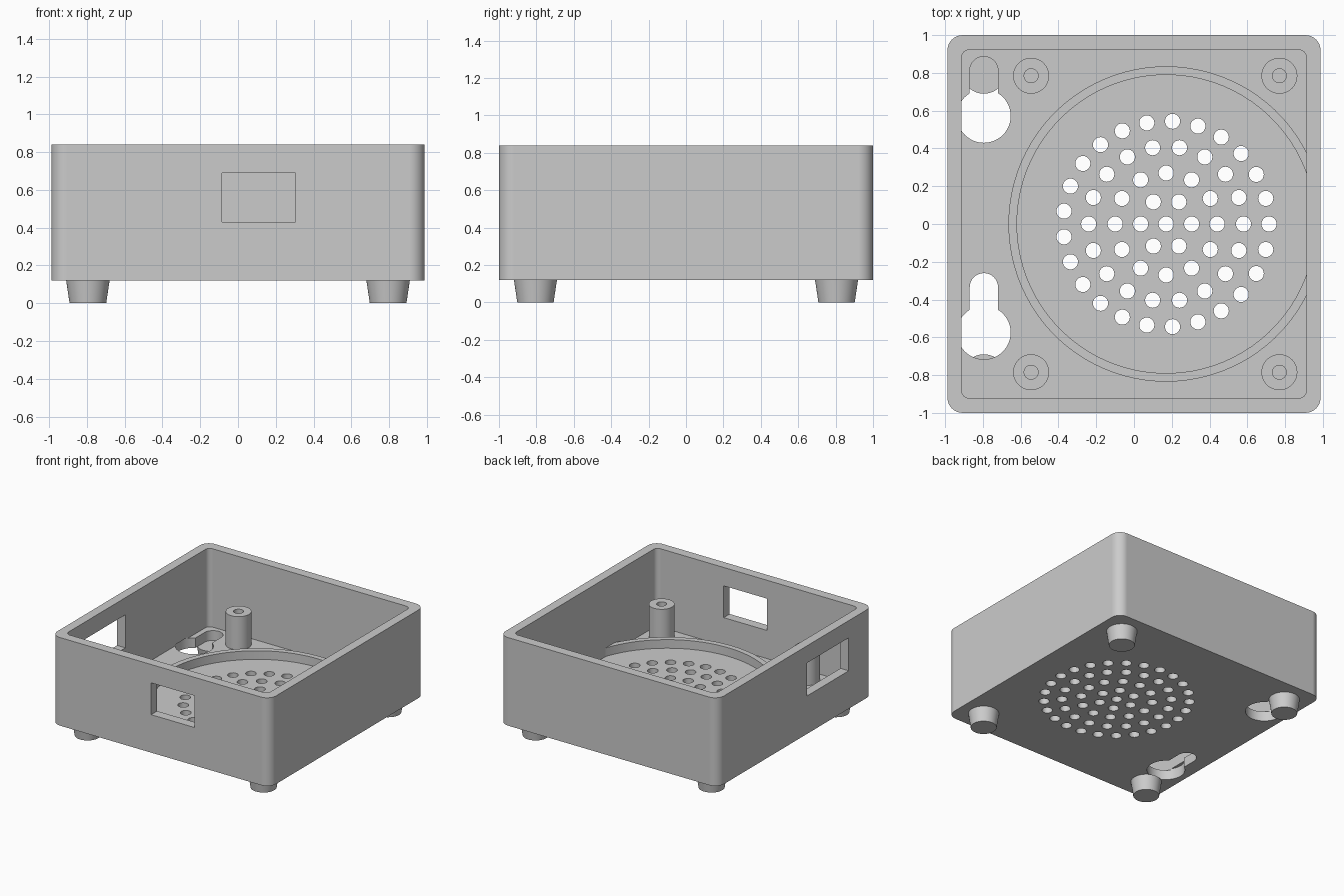
import bpy
import bmesh
from math import cos, sin, acos, pi, radians
from mathutils import Matrix

old = bpy.data.objects.get("Cube")
if old:
    bpy.data.objects.remove(old, do_unlink=True)

grey = bpy.data.materials.new("matte grey")
grey.use_nodes = True
grey.diffuse_color = (0.6, 0.6, 0.6, 1)
grey.node_tree.nodes["Principled BSDF"].inputs["Base Color"].default_value = (0.6, 0.6, 0.6, 1)

BASE, FLOOR, RIM = 0.12, 0.20, 0.84
VENT_X = 0.17


def arc(cx, cy, r, start, end, steps):
    return [(cx + r * cos(start + (end - start) * i / steps),
             cy + r * sin(start + (end - start) * i / steps)) for i in range(steps + 1)]


def circle(cx, cy, r, steps=32):
    return arc(cx, cy, r, 0, 2 * pi, steps)[:-1]


def rounded_rect(hx, hy, r):
    points = []
    for i, (sx, sy) in enumerate(((1, 1), (-1, 1), (-1, -1), (1, -1))):
        points += arc(sx * (hx - r), sy * (hy - r), r, i * pi / 2, (i + 1) * pi / 2, 10)
    return points


def finish(name, bm):
    bmesh.ops.recalc_face_normals(bm, faces=bm.faces)
    mesh = bpy.data.meshes.new(name)
    bm.to_mesh(mesh)
    bm.free()
    mesh.materials.append(grey)
    ob = bpy.data.objects.new(name, mesh)
    bpy.context.collection.objects.link(ob)
    return ob


def prisms(name, outlines, z0, z1):
    """Extrude one or more separate outlines from z0 to z1."""
    bm = bmesh.new()
    for outline in outlines:
        low = [bm.verts.new((x, y, z0)) for x, y in outline]
        high = [bm.verts.new((x, y, z1)) for x, y in outline]
        bm.faces.new(low[::-1])
        bm.faces.new(high)
        n = len(low)
        for i in range(n):
            j = (i + 1) % n
            bm.faces.new((low[i], low[j], high[j], high[i]))
    return finish(name, bm)


def lathe(name, profile, x, y):
    """Turn a closed (radius, z) profile around a vertical axis."""
    bm = bmesh.new()
    verts = [bm.verts.new((r, 0, z)) for r, z in profile]
    edges = [bm.edges.new((a, b)) for a, b in zip(verts, verts[1:])]
    bmesh.ops.spin(bm, geom=verts + edges, cent=(0, 0, 0), axis=(0, 0, 1),
                   angle=2 * pi, steps=48, use_merge=True)
    bmesh.ops.remove_doubles(bm, verts=bm.verts, dist=0.0005)
    bmesh.ops.translate(bm, verts=bm.verts, vec=(x, y, 0))
    return finish(name, bm)


def box(name, centre, size):
    bm = bmesh.new()
    bmesh.ops.create_cube(bm, size=1, matrix=Matrix.Translation(centre) @ Matrix.Diagonal((*size, 1)))
    return finish(name, bm)


def smooth(ob):
    bpy.ops.object.select_all(action='DESELECT')
    ob.select_set(True)
    bpy.context.view_layer.objects.active = ob
    bpy.ops.object.shade_smooth_by_angle(angle=radians(30))


def cut(ob, cutter):
    cutter.hide_render = True
    mod = ob.modifiers.new("cut", 'BOOLEAN')
    mod.operation = 'DIFFERENCE'
    mod.solver = 'EXACT'
    mod.object = cutter
    bpy.context.view_layer.objects.active = ob
    bpy.ops.object.modifier_apply(modifier=mod.name)
    bpy.data.objects.remove(cutter, do_unlink=True)


# Open tray with rounded corners
tray = prisms("tray", [rounded_rect(0.988, 1.0, 0.08)], BASE, RIM)
cut(tray, prisms("cavity", [rounded_rect(0.913, 0.922, 0.04)], FLOOR, RIM + 0.1))

# Openings in the front wall and the -x wall
cut(tray, box("front_opening", (0.11, -0.96, 0.56), (0.39, 0.2, 0.26)))
cut(tray, box("side_opening", (-0.95, -0.42, 0.565), (0.2, 0.54, 0.27)))

# Vent: concentric rings of round holes
holes = [circle(VENT_X, 0, 0.04, 24)]
for radius, count in ((0.135, 6), (0.27, 12), (0.41, 18), (0.545, 25)):
    for i in range(count):
        a = 2 * pi * i / count
        holes.append(circle(VENT_X + radius * cos(a), radius * sin(a), 0.04, 24))
cut(tray, prisms("vent_holes", holes, BASE - 0.1, FLOOR + 0.1))


# Keyhole slots for hanging
def keyhole(cx, cy):
    r, w = 0.142, 0.075
    a = acos(w / r)
    return arc(cx, cy, r, pi - a, 2 * pi + a, 40) + arc(cx, cy + 0.24, w, 0, pi, 16)


cut(tray, prisms("keyholes", [keyhole(-0.795, 0.572), keyhole(-0.795, -0.575)],
                 BASE - 0.1, FLOOR + 0.01))
smooth(tray)
tray.modifiers.new("even_shading", 'WEIGHTED_NORMAL').keep_sharp = True

# Raised rim around the vent, running into the +x wall
outer, inner, reach = 0.835, 0.79, 0.77
a, b = acos(reach / outer), acos(reach / inner)
rim = arc(VENT_X, 0, outer, a, 2 * pi - a, 80) + arc(VENT_X, 0, inner, 2 * pi - b, b, 80)
smooth(prisms("vent_rim", [rim], FLOOR - 0.02, 0.27))

# Hollow screw posts and tapered feet at the corners
for sy, end in ((-1, "front"), (1, "back")):
    for post_x, foot_x, side in ((-0.545, -0.795, "right"), (0.77, 0.795, "left")):
        smooth(lathe(f"{end}_{side}_post",
                     [(0.095, FLOOR - 0.02), (0.095, 0.47), (0.037, 0.47), (0.037, FLOOR - 0.02)],
                     post_x, sy * 0.785))
        smooth(lathe(f"{end}_{side}_foot",
                     [(0, 0), (0.097, 0), (0.115, BASE), (0, BASE)], foot_x, sy * 0.805))
